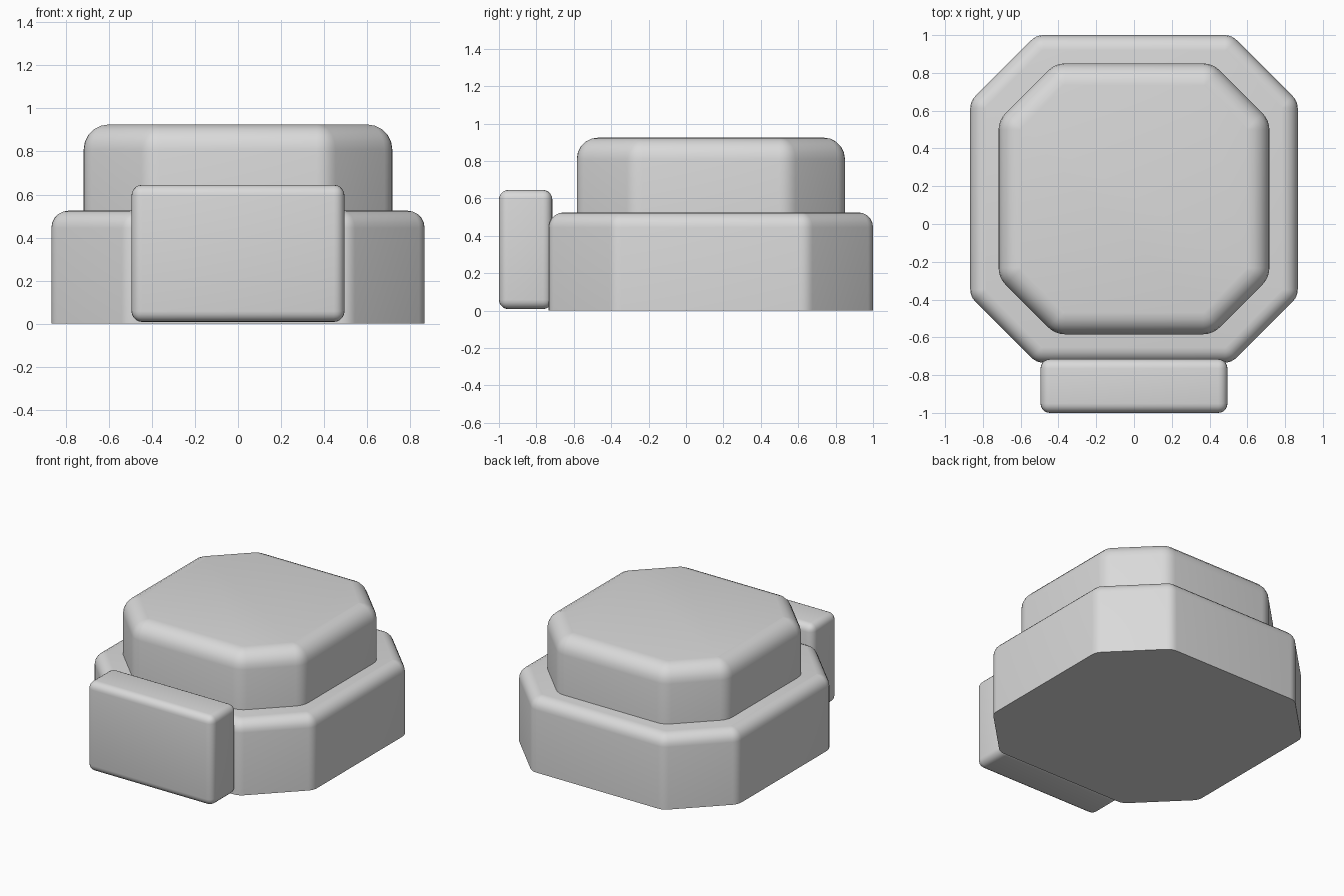
import bpy, bmesh, math

default = bpy.data.objects.get("Cube")
if default:
    bpy.data.objects.remove(default, do_unlink=True)

grey = bpy.data.materials.new("light_grey")
grey.use_nodes = True
colour = (0.7, 0.7, 0.7, 1)
grey.diffuse_color = colour
grey.node_tree.nodes["Principled BSDF"].inputs["Base Color"].default_value = colour

STEPS = 5  # segments in each rounded edge


def finish(name, bm):
    bmesh.ops.recalc_face_normals(bm, faces=bm.faces[:])
    mesh = bpy.data.meshes.new(name)
    bm.to_mesh(mesh)
    bm.free()
    mesh.materials.append(grey)
    obj = bpy.data.objects.new(name, mesh)
    bpy.context.collection.objects.link(obj)
    bpy.ops.object.select_all(action='DESELECT')
    obj.select_set(True)
    bpy.context.view_layer.objects.active = obj
    bpy.ops.object.shade_smooth_by_angle(angle=math.radians(35))
    return obj


def octagon(half, cut, inset, radius):
    """Outline of a square with cut corners, each corner rounded by an arc."""
    slant = (2 * half - cut) / math.sqrt(2)
    dist = [half, slant]
    points = []
    for i in range(8):
        a0, a1 = i * math.pi / 4, (i + 1) * math.pi / 4
        # centre of the corner arc lies on both sides moved in by the radius
        d0, d1 = dist[i % 2] - radius, dist[(i + 1) % 2] - radius
        det = math.sin(a1 - a0)
        cx = (d0 * math.sin(a1) - d1 * math.sin(a0)) / det
        cy = (d1 * math.cos(a0) - d0 * math.cos(a1)) / det
        for k in range(STEPS):
            a = a0 + (a1 - a0) * k / (STEPS - 1)
            r = radius - inset
            points.append((cx + r * math.cos(a), cy + r * math.sin(a)))
    return points


def tier(name, half, cut, z0, z1, edge, y):
    """Octagonal block with a rounded top rim and a sharp bottom."""
    levels = [(0, z0)]
    for k in range(STEPS + 1):
        t = math.pi / 2 * k / STEPS
        levels.append((edge * (1 - math.cos(t)), z1 - edge * (1 - math.sin(t))))
    bm = bmesh.new()
    rings = [[bm.verts.new((px, py + y, z))
              for px, py in octagon(half, cut, inset, edge + 0.01)]
             for inset, z in levels]
    for low, high in zip(rings, rings[1:]):
        for i in range(len(low)):
            j = (i + 1) % len(low)
            bm.faces.new((low[i], low[j], high[j], high[i]))
    bm.faces.new(rings[0][::-1])
    bm.faces.new(rings[-1])
    return finish(name, bm)


def rounded_box(name, size, centre, edge):
    bm = bmesh.new()
    bmesh.ops.create_cube(bm, size=1)
    bmesh.ops.scale(bm, vec=size, verts=bm.verts)
    bmesh.ops.translate(bm, vec=centre, verts=bm.verts)
    bmesh.ops.bevel(bm, geom=bm.edges[:], offset=edge, segments=STEPS,
                    profile=0.5, affect='EDGES')
    return finish(name, bm)


# Two stacked tiers and the front block
tier("base_tier", 0.867, 0.35, 0, 0.525, 0.08, 0.133)
tier("upper_tier", 0.717, 0.30, 0.45, 0.925, 0.115, 0.133)
rounded_box("front_block", (0.99, 0.285, 0.637), (0, -0.8575, 0.3265), 0.05)
